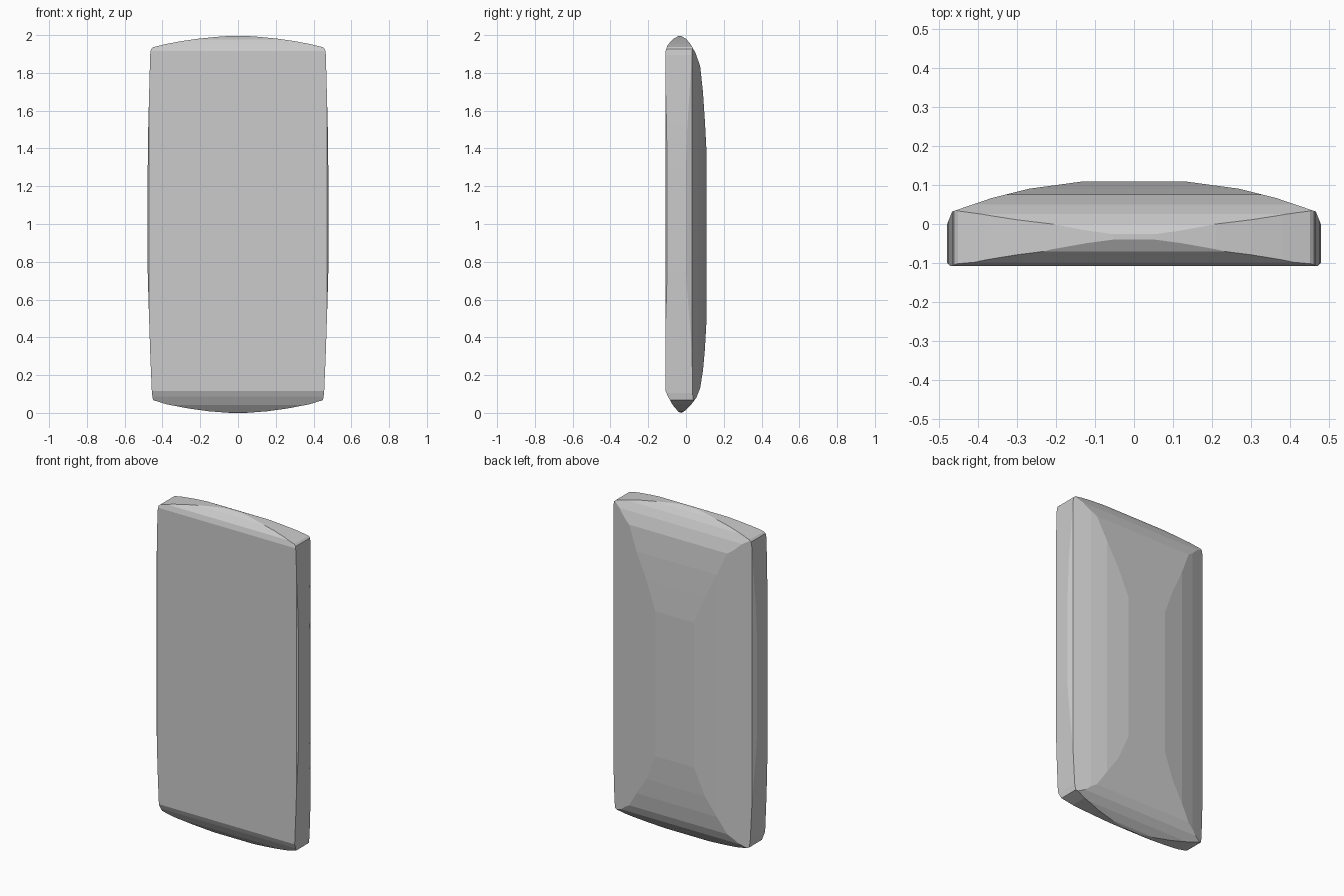
import bpy, bmesh
from mathutils import Vector

if "Cube" in bpy.data.objects:
    bpy.data.objects.remove(bpy.data.objects["Cube"])

# Half outline seen from the front (x, z), mirrored below
front = [(0.04, 2.0), (0.12, 1.994), (0.21, 1.985), (0.30, 1.972), (0.38, 1.957),
         (0.45, 1.94), (0.461, 1.93), (0.465, 1.90), (0.475, 1.53), (0.478, 1.3),
         (0.478, 0.75), (0.474, 0.6), (0.464, 0.3), (0.456, 0.11), (0.45, 0.072),
         (0.38, 0.05), (0.26, 0.027), (0.15, 0.012), (0.04, 0.004)]
# Full outline seen from the right (y, z)
side = [(-0.108, 1.92), (-0.098, 1.95), (-0.07, 1.982), (-0.04, 1.999), (-0.026, 1.999),
        (0.0, 1.985), (0.025, 1.955), (0.05, 1.91), (0.075, 1.84), (0.09, 1.7),
        (0.1, 1.55), (0.109, 1.38), (0.109, 0.50), (0.1, 0.34), (0.09, 0.23),
        (0.075, 0.135), (0.055, 0.085), (0.025, 0.045), (-0.01, 0.012), (-0.025, 0.004),
        (-0.04, 0.01), (-0.07, 0.045), (-0.095, 0.09), (-0.108, 0.12)]
# Half outline seen from the top (x, y), mirrored below
top = [(0.13, 0.109), (0.27, 0.09), (0.365, 0.066), (0.465, 0.032), (0.478, 0.0),
       (0.478, -0.1), (0.470, -0.108)]


def mirrored(pts):
    return pts + [(-a, b) for a, b in reversed(pts)]


def trim(bm, pts, to3d):
    """Slice the solid along every edge of a convex outline, keeping the inside."""
    cx = sum(p[0] for p in pts) / len(pts)
    cy = sum(p[1] for p in pts) / len(pts)
    for (ax, ay), (bx, by) in zip(pts, pts[1:] + pts[:1]):
        nx, ny = by - ay, ax - bx
        if nx * (ax - cx) + ny * (ay - cy) < 0:
            nx, ny = -nx, -ny
        res = bmesh.ops.bisect_plane(
            bm, geom=bm.verts[:] + bm.edges[:] + bm.faces[:], dist=1e-6,
            plane_co=to3d(ax, ay), plane_no=to3d(nx, ny).normalized(), clear_outer=True)
        cut = [e for e in res["geom_cut"] if isinstance(e, bmesh.types.BMEdge)]
        rim = [e for e in cut if e.is_valid and e.is_boundary]
        if rim:
            bmesh.ops.holes_fill(bm, edges=rim, sides=0)


# Slab body: a block carved by its three outlines
bm = bmesh.new()
bmesh.ops.create_cube(bm, size=4)
trim(bm, mirrored(front), lambda a, b: Vector((a, 0, b)))
trim(bm, side, lambda a, b: Vector((0, a, b)))
trim(bm, mirrored(top), lambda a, b: Vector((a, b, 0)))
bmesh.ops.remove_doubles(bm, verts=bm.verts[:], dist=1e-5)
bmesh.ops.translate(bm, verts=bm.verts[:], vec=(0, 0, -min(v.co.z for v in bm.verts)))
bmesh.ops.recalc_face_normals(bm, faces=bm.faces[:])

mesh = bpy.data.meshes.new("slab_body")
bm.to_mesh(mesh)
bm.free()
body = bpy.data.objects.new("slab_body", mesh)
bpy.context.collection.objects.link(body)
